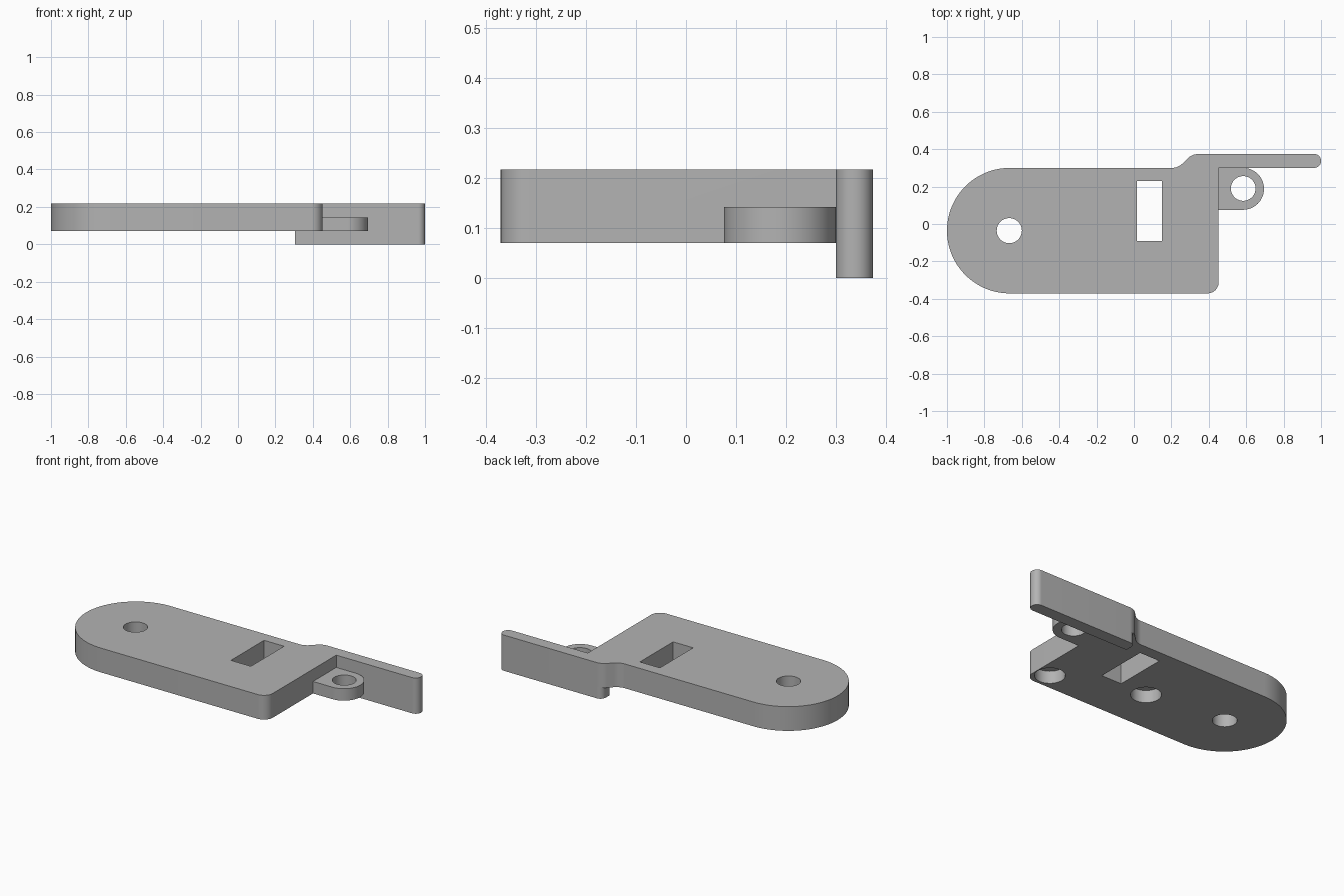
import bpy, bmesh, math
from mathutils import Vector

cube = bpy.data.objects.get("Cube")
if cube:
    bpy.data.objects.remove(cube, do_unlink=True)

grey = bpy.data.materials.new("plain grey")
grey.use_nodes = True
grey.diffuse_color = (0.45, 0.45, 0.45, 1)
grey.node_tree.nodes["Principled BSDF"].inputs["Base Color"].default_value = (0.45, 0.45, 0.45, 1)


def rounded(corners):
    """Outline from (x, y, radius) corners, each radius turned into an arc."""
    pts = []
    for i, (x, y, r) in enumerate(corners):
        p = Vector((x, y))
        if r == 0:
            pts.append(p)
            continue
        a = (Vector(corners[i - 1][:2]) - p).normalized()
        b = (Vector(corners[(i + 1) % len(corners)][:2]) - p).normalized()
        half = a.angle(b) / 2
        centre = p + (a + b).normalized() * r / math.sin(half)
        start = p + a * r / math.tan(half) - centre
        end = p + b * r / math.tan(half) - centre
        sweep = math.atan2(start.x * end.y - start.y * end.x, start.dot(end))
        steps = max(4, round(abs(sweep) * 14))
        for k in range(steps + 1):
            t = sweep * k / steps
            pts.append(centre + Vector((start.x * math.cos(t) - start.y * math.sin(t),
                                        start.x * math.sin(t) + start.y * math.cos(t))))
    return pts


def circle(x, y, r, n=64):
    return [Vector((x + r * math.cos(math.tau * k / n), y + r * math.sin(math.tau * k / n)))
            for k in range(n)]


def prism(name, outline, z0, z1):
    bm = bmesh.new()
    verts = []
    for p in outline:
        if not verts or (verts[-1].co.xy - p).length > 1e-5:
            verts.append(bm.verts.new((p.x, p.y, z0)))
    face = bm.faces.new(verts)
    top = bmesh.ops.extrude_face_region(bm, geom=[face])["geom"]
    bmesh.ops.translate(bm, vec=(0, 0, z1 - z0),
                        verts=[g for g in top if isinstance(g, bmesh.types.BMVert)])
    bmesh.ops.recalc_face_normals(bm, faces=bm.faces)
    mesh = bpy.data.meshes.new(name)
    bm.to_mesh(mesh)
    bm.free()
    mesh.materials.append(grey)
    obj = bpy.data.objects.new(name, mesh)
    bpy.context.collection.objects.link(obj)
    return obj


def combine(target, other, operation):
    mod = target.modifiers.new("combine", "BOOLEAN")
    mod.operation, mod.solver, mod.object = operation, "EXACT", other
    bpy.context.view_layer.objects.active = target
    bpy.ops.object.modifier_apply(modifier=mod.name)
    bpy.data.objects.remove(other, do_unlink=True)


BASE, TOP, TAB_TOP = 0.07, 0.218, 0.143
FRONT, BACK, ARM_BACK, END = -0.371, 0.3, 0.374, 0.453
R = (BACK - FRONT) / 2
MID = (BACK + FRONT) / 2

# Plate with rounded end, stepped out into the long arm
plate = prism("plate_with_arm", rounded([
    (-1, FRONT, R - 1e-4), (END, FRONT, 0.06), (END, BACK, 0),
    (1, BACK, 0.036), (1, ARM_BACK, 0.036),
    (0.31, ARM_BACK, 0.08), (0.236, BACK, 0.08), (-1, BACK, R - 1e-4)]), BASE, TOP)

# Lower part of the arm, hanging below the plate
foot = prism("arm_foot", rounded([
    (0.305, BACK, 0), (1, BACK, 0.036), (1, ARM_BACK, 0.036),
    (0.305, ARM_BACK, 0.035)]), 0, BASE)
combine(plate, foot, "UNION")

# Thin tab with a round end
tab = prism("pivot_tab", rounded([
    (END, 0.076, 0), (0.695, 0.076, 0.1119), (0.695, BACK, 0.1119), (END, BACK, 0)]),
    BASE, TAB_TOP)
combine(plate, tab, "UNION")

# Through holes, slot and blind pockets underneath
slot = [Vector(p) for p in ((0.015, -0.09), (0.15, -0.09), (0.15, 0.23), (0.015, 0.23))]
for outline, top in ((circle(-0.667, MID, 0.067), 0.4),
                     (circle(0.584, 0.19, 0.066), 0.4),
                     (slot, 0.4),
                     (circle(-0.165, -0.096, 0.083), BASE + 0.075),
                     (circle(0.365, -0.27, 0.083), BASE + 0.075)):
    combine(plate, prism("cutter", outline, -0.1, top), "DIFFERENCE")

bpy.ops.object.select_all(action="DESELECT")
plate.select_set(True)
bpy.context.view_layer.objects.active = plate
bpy.ops.object.shade_smooth_by_angle(angle=math.radians(30))
